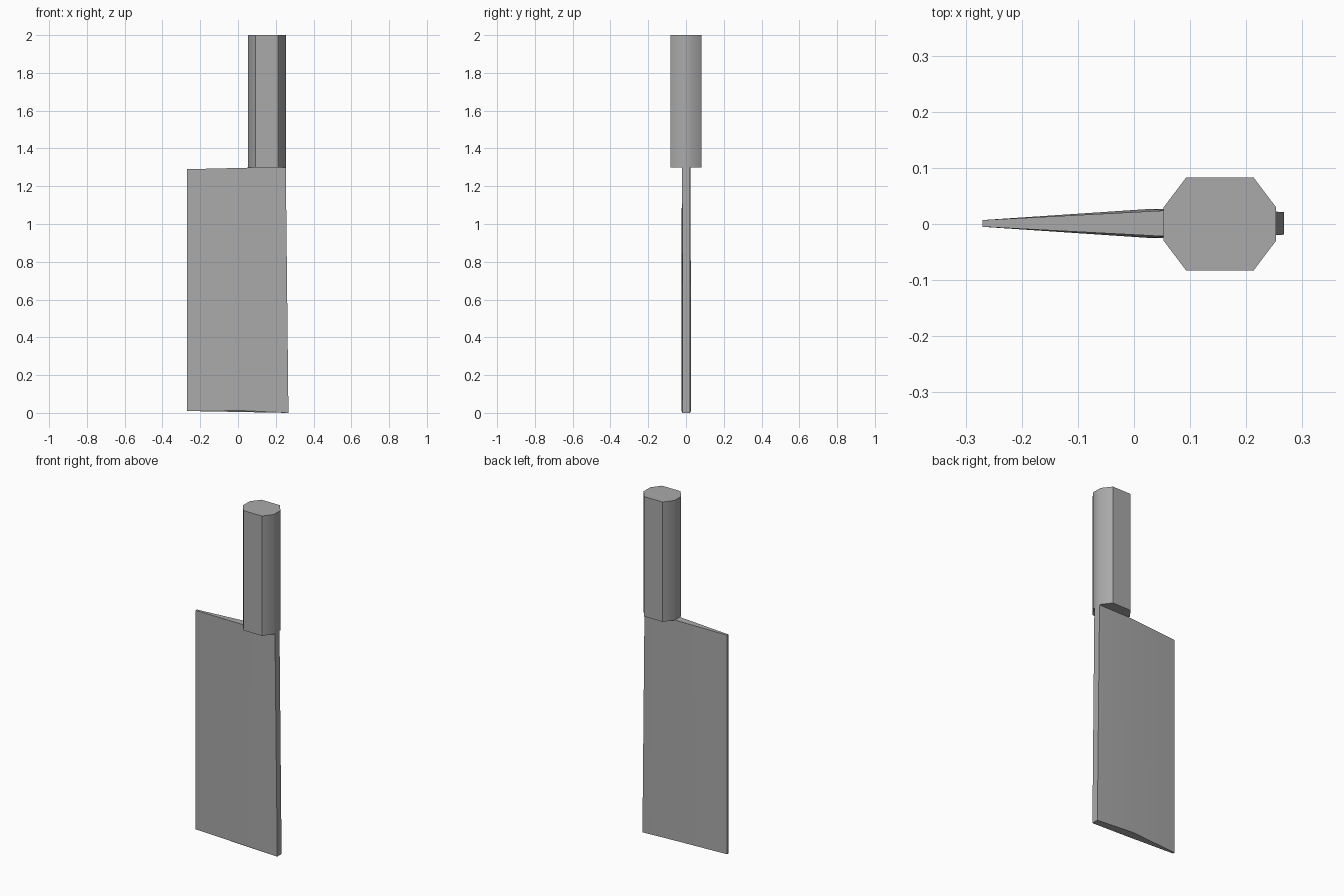
import bpy, bmesh, math

cube = bpy.data.objects.get("Cube")
if cube:
    bpy.data.objects.remove(cube, do_unlink=True)

# Single steel grey material
grey = bpy.data.materials.new("steel grey")
grey.use_nodes = True
colour = (0.4, 0.4, 0.4, 1)
grey.diffuse_color = colour
grey.node_tree.nodes["Principled BSDF"].inputs["Base Color"].default_value = colour


def loft(name, lower, upper, smooth_angle):
    """Join two matching rings of points into a closed solid."""
    bm = bmesh.new()
    low = [bm.verts.new(p) for p in lower]
    top = [bm.verts.new(p) for p in upper]
    n = len(low)
    for i in range(n):
        j = (i + 1) % n
        bm.faces.new((low[i], low[j], top[j], top[i]))
    bm.faces.new(low[::-1])
    bm.faces.new(top)
    bmesh.ops.recalc_face_normals(bm, faces=bm.faces)
    mesh = bpy.data.meshes.new(name)
    bm.to_mesh(mesh)
    bm.free()
    mesh.materials.append(grey)
    obj = bpy.data.objects.new(name, mesh)
    bpy.context.collection.objects.link(obj)
    bpy.ops.object.select_all(action='DESELECT')
    obj.select_set(True)
    bpy.context.view_layer.objects.active = obj
    bpy.ops.object.shade_smooth_by_angle(angle=math.radians(smooth_angle))
    return obj


def blade_ring(stations):
    """Mirror (x, half thickness, z) stations across the blade's plane."""
    front = [(x, 0.001 - t, z) for x, t, z in stations]
    back = [(x, 0.001 + t, z) for x, t, z in reversed(stations)]
    return front + back


# Blade: thin cutting edge, thickest mid-width, slightly narrower spine
loft("blade",
     blade_ring([(-0.27, 0.006, 0.01), (0.03, 0.026, 0.012), (0.267, 0.02, 0.0)]),
     blade_ring([(-0.27, 0.006, 1.29), (0.055, 0.023, 1.298), (0.253, 0.021, 1.3)]),
     30)

# Handle: chamfered block
quarter = [(0.1, 0.03), (0.06, 0.083)]
outline = (quarter + [(-x, y) for x, y in quarter[::-1]]
           + [(-x, -y) for x, y in quarter] + [(x, -y) for x, y in quarter[::-1]])
ring = [(0.153 + x, y) for x, y in outline]
loft("handle", [(x, y, 1.3) for x, y in ring], [(x, y, 2.0) for x, y in ring], 45)
